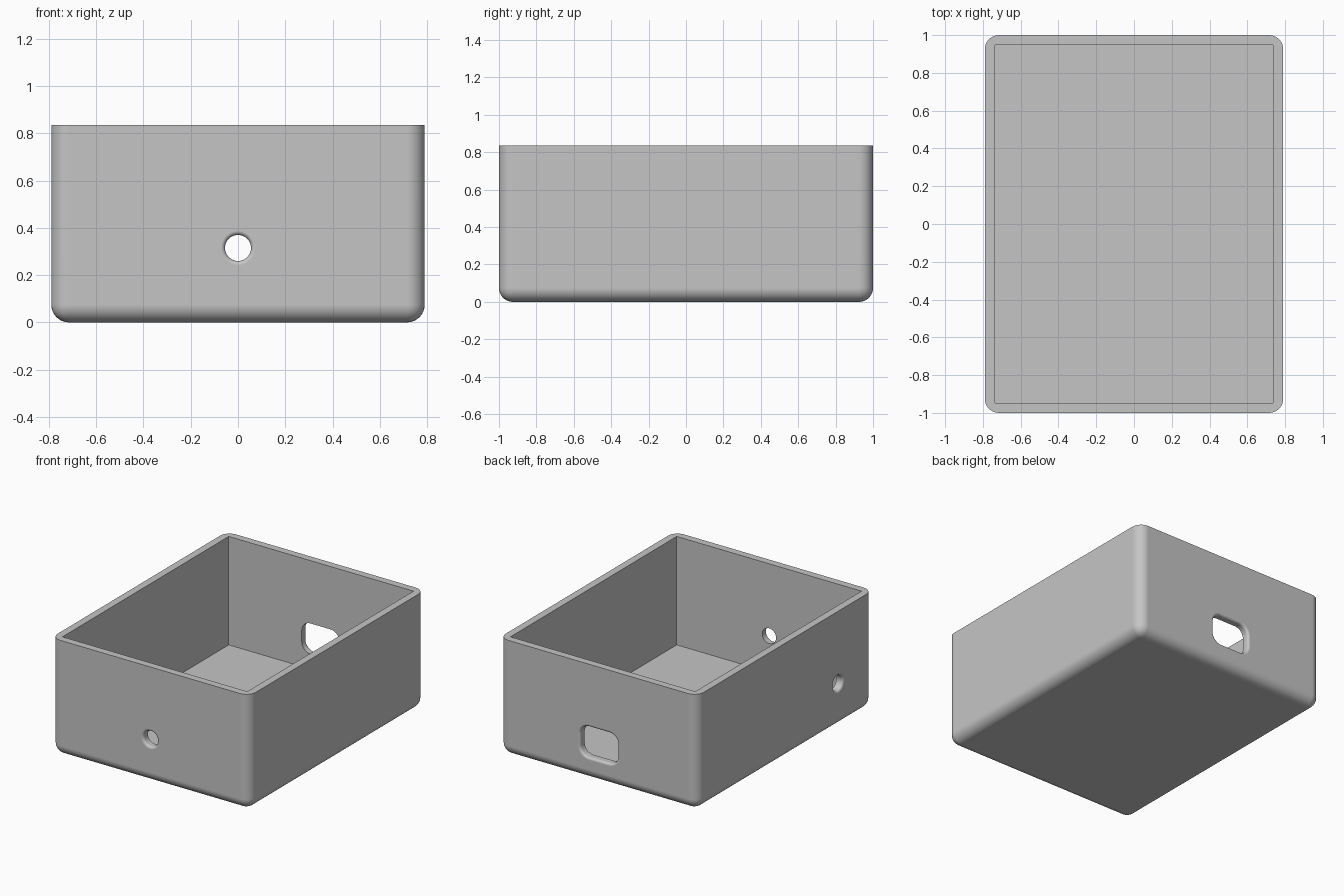
import bpy, bmesh
from math import sin, cos, pi
from mathutils import Matrix, Vector

if "Cube" in bpy.data.objects:
    bpy.data.objects.remove(bpy.data.objects["Cube"])

HX, HY, HEIGHT = 0.79, 1.0, 0.835
WALL = 0.053
ROUND = 0.075
FLARE = 0.018

grey = bpy.data.materials.new("plain grey")
grey.use_nodes = True
colour = (0.56, 0.56, 0.56, 1)
grey.diffuse_color = colour
grey.node_tree.nodes["Principled BSDF"].inputs["Base Color"].default_value = colour


def make_object(name, bm):
    bmesh.ops.recalc_face_normals(bm, faces=bm.faces)
    mesh = bpy.data.meshes.new(name)
    bm.to_mesh(mesh)
    bm.free()
    mesh.materials.append(grey)
    obj = bpy.data.objects.new(name, mesh)
    bpy.context.collection.objects.link(obj)
    return obj


def box(hx, hy, z0, z1):
    bm = bmesh.new()
    bmesh.ops.create_cube(bm, size=1)
    for v in bm.verts:
        v.co = Vector((v.co.x * 2 * hx, v.co.y * 2 * hy, z0 + (v.co.z + 0.5) * (z1 - z0)))
    return bm


def outline(w, h, r, steps=12):
    """Rounded rectangle outline of half sizes w, h and corner radius r."""
    pts = []
    for q, (sx, sy) in enumerate([(1, 1), (-1, 1), (-1, -1), (1, -1)]):
        for i in range(steps + 1):
            a = (q + i / steps) * pi / 2
            pts.append((sx * (w - r) + r * cos(a), sy * (h - r) + r * sin(a)))
    return pts


def port_cutter(name, w, h, r, place, turn):
    """Straight hole with a rounded mouth; local z points out of the wall."""
    rings = [(-2 * WALL, 0)]
    for i in range(7):
        a = i / 6 * pi / 2
        rings.append((-FLARE * (1 - sin(a)), FLARE * (1 - cos(a))))
    rings.append((WALL, FLARE))
    bm = bmesh.new()
    loops = [[bm.verts.new((x, y, d)) for x, y in outline(w + o, h + o, r + o)]
             for d, o in rings]
    n = len(loops[0])
    for low, high in zip(loops, loops[1:]):
        for i in range(n):
            j = (i + 1) % n
            bm.faces.new((low[i], low[j], high[j], high[i]))
    bm.faces.new(loops[0])
    bm.faces.new(loops[-1])
    bmesh.ops.remove_doubles(bm, verts=bm.verts, dist=1e-5)
    # stand the cutter up so that it points to the front, then turn it
    bm.transform(Matrix.Translation(place) @ Matrix.Rotation(turn, 4, "Z")
                 @ Matrix.Rotation(pi / 2, 4, "X"))
    return make_object(name, bm)


# Outer body, rounded on the upright and bottom edges
bm = box(HX, HY, 0, HEIGHT)
edges = [e for e in bm.edges if min(v.co.z for v in e.verts) < 0.01]
bmesh.ops.bevel(bm, geom=edges, offset=ROUND, segments=8, profile=0.5, affect="EDGES")
enclosure = make_object("open_enclosure", bm)

# Cavity and ports
R = 0.055
cutters = [
    make_object("cavity_cutter", box(HX - WALL, HY - WALL, WALL, HEIGHT + 0.1)),
    port_cutter("front_port_cutter", R, R, R, (0, -HY, 0.315), 0),
    port_cutter("left_port_cutter", R, R, R, (HX, -0.605, 0.315), pi / 2),
    port_cutter("right_port_cutter", R, R, R, (-HX, -0.605, 0.315), -pi / 2),
    port_cutter("back_slot_cutter", 0.15, 0.11, 0.07, (-0.005, HY, 0.272), pi),
]
bpy.context.view_layer.objects.active = enclosure
for cutter in cutters:
    cut = enclosure.modifiers.new(cutter.name, "BOOLEAN")
    cut.operation = "DIFFERENCE"
    cut.solver = "EXACT"
    cut.object = cutter
    cutter.hide_render = True
    bpy.ops.object.modifier_apply(modifier=cut.name)
    bpy.data.objects.remove(cutter)

# Smooth fillets, crisp rim and cavity edges
bpy.ops.object.select_all(action="DESELECT")
enclosure.select_set(True)
bpy.ops.object.shade_smooth_by_angle(angle=pi / 6)
weighted = enclosure.modifiers.new("flat_walls", "WEIGHTED_NORMAL")
weighted.keep_sharp = True
